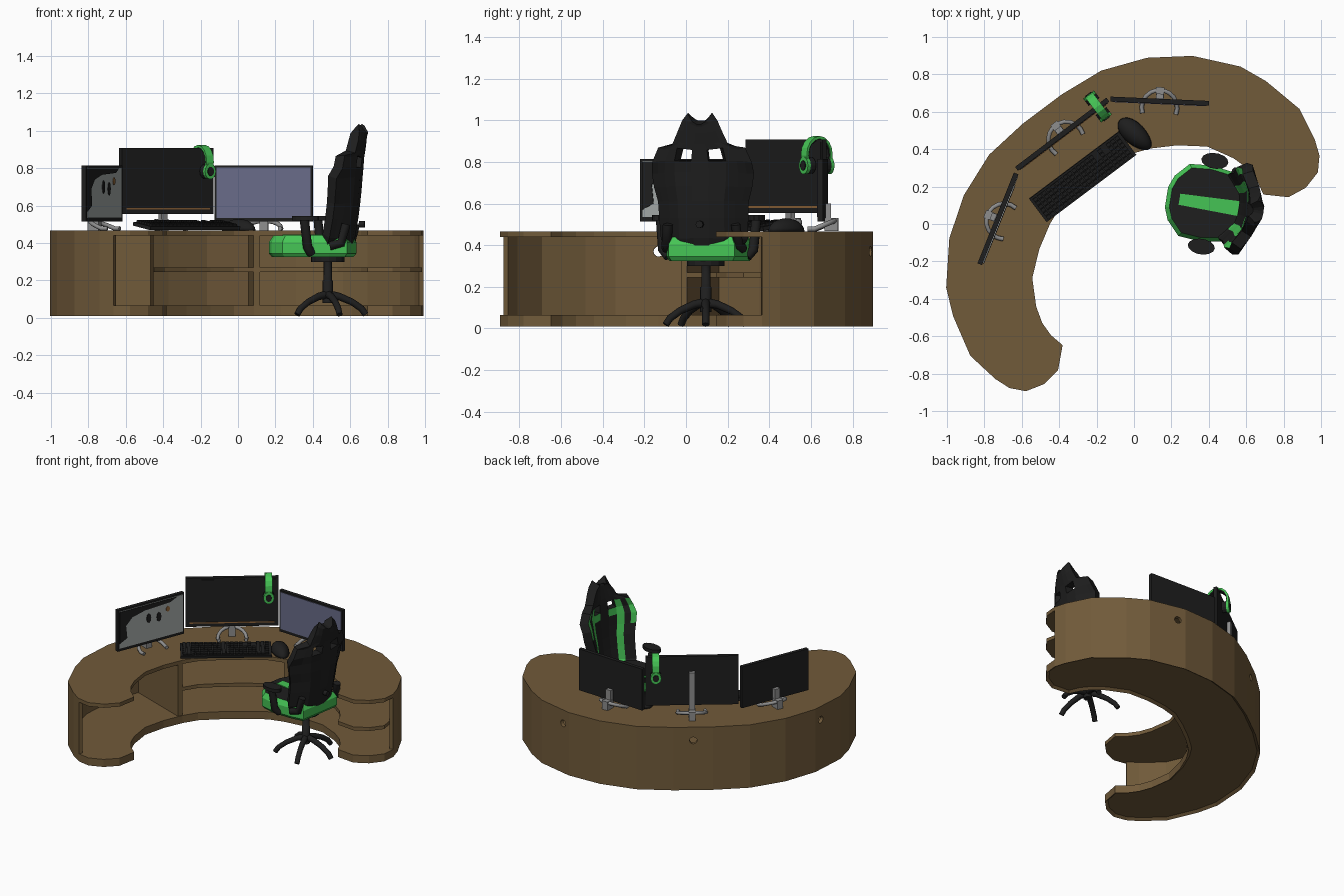
import bpy, bmesh, math
from mathutils import Matrix, Vector

if "Cube" in bpy.data.objects:
    bpy.data.objects.remove(bpy.data.objects["Cube"])

def material(name, r, g, b):
    m = bpy.data.materials.new(name)
    m.diffuse_color = (r, g, b, 1)
    m.use_nodes = True
    m.node_tree.nodes["Principled BSDF"].inputs["Base Color"].default_value = m.diffuse_color
    return m

WOOD = material("wood", .165, .103, .042)
BLACK = material("black", .013, .013, .013)
GREEN = material("green", .06, .55, .09)
GREY = material("metal grey", .27, .27, .27)
PALE = material("pale screen", .36, .39, .38)
BLUE = material("blue screen", .14, .15, .25)
ORANGE = material("orange", .28, .13, .04)
I = Matrix()

def make(name, bm, mats, M=I, smooth=False):
    bmesh.ops.recalc_face_normals(bm, faces=bm.faces)
    me = bpy.data.meshes.new(name)
    bm.to_mesh(me)
    bm.free()
    for m in mats:
        me.materials.append(m)
    ob = bpy.data.objects.new(name, me)
    bpy.context.collection.objects.link(ob)
    ob.matrix_world = M
    if smooth:
        me.polygons.foreach_set("use_smooth", [True] * len(me.polygons))
    return ob

def add_box(bm, lo, hi):
    lo, hi = Vector(lo), Vector(hi)
    bmesh.ops.create_cube(bm, size=1, matrix=Matrix.Translation((lo + hi) / 2) @ Matrix.Diagonal((*(hi - lo), 1)))

def box(name, lo, hi, mat, M=I):
    bm = bmesh.new()
    add_box(bm, lo, hi)
    return make(name, bm, [mat], M)

def rings(name, loops, mats, M=I, smooth=False):
    """Loft closed loops, cap both ends; the last cap uses the last material."""
    bm = bmesh.new()
    vs = [[bm.verts.new(p) for p in l] for l in loops]
    n = len(vs[0])
    for a, b in zip(vs, vs[1:]):
        for i in range(n):
            bm.faces.new((a[i], a[(i + 1) % n], b[(i + 1) % n], b[i]))
    bm.faces.new(vs[0][::-1])
    bm.faces.new(vs[-1]).material_index = len(mats) - 1
    return make(name, bm, mats, M, smooth)

def prism(name, pts, z0, z1, mat, M=I):
    return rings(name, [[(x, y, z) for x, y in pts] for z in (z0, z1)], [mat], M)

def ellipse(cx, cy, rx, ry, n=14):
    return [(cx + rx * math.cos(i * math.tau / n), cy + ry * math.sin(i * math.tau / n)) for i in range(n)]

def tube(name, pts, r, mat, M=I, radii=None):
    cu = bpy.data.curves.new(name, "CURVE")
    cu.dimensions = "3D"
    cu.bevel_depth, cu.bevel_resolution, cu.use_fill_caps = r, 2, True
    sp = cu.splines.new("POLY")
    sp.points.add(len(pts) - 1)
    for i, (q, p) in enumerate(zip(sp.points, pts)):
        q.co = (*p, 1)
        q.radius = radii[i] if radii else 1
    tmp = bpy.data.objects.new("tmp", cu)
    me = bpy.data.meshes.new_from_object(tmp)
    bpy.data.objects.remove(tmp)
    me.materials.clear()
    me.materials.append(mat)
    me.polygons.foreach_set("use_smooth", [True] * len(me.polygons))
    ob = bpy.data.objects.new(name, me)
    bpy.context.collection.objects.link(ob)
    ob.matrix_world = M

# Desk: half outline in the desk's own mirrored frame
DESK = Matrix.Translation((.155, -.245, 0)) @ Matrix.Rotation(math.atan2(.6, .8), 4, 'Z')
outer = [(.13, 1.075), (.375, 1.05), (.612, .958), (.813, .82), (.984, .62), (1.046, .476),
         (1.1, .25), (1.067, .07), (1.036, -.013)]
tip = [(.975, -.08), (.875, -.107), (.77, -.092), (.671, 0)]
inner = [(.689, .08), (.687, .16), (.66, .25), (.585, .385), (.46, .487), (.334, .56), (.23, .6), (.08, .612)]

def mirror(pts):
    return [(-u, v) for u, v in reversed(pts)]

half = outer + tip + inner
outline = half + mirror(half)
prism("desk_top", outline, .44, .467, WOOD, DESK)
base = prism("desk_base", outline, .01, .065, WOOD, DESK)
bm = bmesh.new()                                    # recessed underside
bm.from_mesh(base.data)
under = [f for f in bm.faces if f.normal.z < -.9]
bmesh.ops.inset_region(bm, faces=under, thickness=.02, depth=-.015)
bm.to_mesh(base.data)
bm.free()

# Outer wall with three cable holes
arc = mirror(outer) + outer
def inset(pts, d):
    out = []
    for i, p in enumerate(pts):
        t = (Vector(pts[min(i + 1, len(pts) - 1)]) - Vector(pts[max(i - 1, 0)])).normalized()
        out.append((p[0] + t.y * d, p[1] - t.x * d))
    return out
arc_in = inset(arc, .025)
wall = prism("desk_wall", arc + arc_in[::-1], .065, .44, WOOD, DESK)
bm = bmesh.new()
for u, v in ((-.85, .78), (0, 1.07), (.85, .78)):
    turn = Matrix.Rotation(math.atan2(v - .1, u), 4, 'Z') @ Matrix.Rotation(math.pi / 2, 4, 'Y')
    bmesh.ops.create_cone(bm, segments=12, radius1=.025, radius2=.025, depth=.25, cap_ends=True,
                          matrix=Matrix.Translation((u, v, .37)) @ turn)
cutter = make("hole_cutter", bm, [WOOD], DESK)
cutter.hide_render = True
mod = wall.modifiers.new("holes", "BOOLEAN")
mod.operation, mod.object, mod.solver = 'DIFFERENCE', cutter, 'EXACT'
bpy.context.view_layer.update()
cut = bpy.data.meshes.new_from_object(wall.evaluated_get(bpy.context.evaluated_depsgraph_get()))
wall.modifiers.clear()
wall.data = cut
bpy.data.objects.remove(cutter)

# Shelf in the middle and right bays, and the two dividers
shelf_out = [p for p in arc_in if p[0] > -.45]
prism("shelf", shelf_out + tip + inner + [(-.08, .612), (-.23, .6), (-.334, .56)], .245, .27, WOOD, DESK)
for s in (-1, 1):
    prism("divider", [(s * u, v) for u, v in ((.335, .565), (.365, .55), (.615, .93), (.585, .945))], .065, .44, WOOD, DESK)

# Monitors on arched stands
def monitor(side, a, b, z0, z1, screen, post):
    a, b = Vector(a), Vector(b)
    d, c = b - a, (a + b) / 2
    w = d.length / 2
    M = Matrix.Translation((c.x, c.y, 0)) @ Matrix.Rotation(math.atan2(d.y, d.x), 4, 'Z')
    box(side + "_monitor", (-w, -.013, z0), (w, .013, z1), BLACK, M)
    box(side + "_screen", (-w + .012, -.016, z0 + .02), (w - .012, -.012, z1 - .012), screen, M)
    box(side + "_post", (-.02, .014, .5), (.02, .04, post), GREY, M)
    arch = [(.095 * math.cos(t), -.035 + .095 * math.sin(t), .478 + .04 * max(0, math.sin(t)))
            for t in [math.radians(-20 + 20 * i) for i in range(12)]]
    tube(side + "_stand", arch, .012, GREY, M)
    box(side + "_stand_hub", (-.022, .01, .468), (.022, .075, .53), GREY, M)
    return M

ML = monitor("left", (-.825, -.215), (-.63, .27), .515, .815, PALE, .6)
MC = monitor("center", (-.628, .295), (-.14, .665), .555, .908, BLACK, .8)
monitor("right", (-.125, .668), (.4, .645), .515, .815, BLUE, .6)
box("center_screen_line", (-.28, -.019, .58), (.28, -.015, .588), ORANGE, MC)

# Dark and orange picture areas on the left screen
UP = ML @ Matrix.Translation((0, -.015, 0)) @ Matrix.Rotation(math.pi / 2, 4, 'X')
prism("screen_dark_patch", [(-.25, .8), (.2, .8), (.15, .775), (-.05, .765), (-.15, .74), (-.2, .69), (-.19, .6), (-.25, .57)],
      0, .005, BLACK, UP)
for x, z in ((-.02, .7), (.06, .69)):
    prism("screen_figure", ellipse(x, z, .018, .035, 8), 0, .005, BLACK, UP)
prism("screen_orange_spot", ellipse(.13, .73, .015, .02, 8), 0, .005, ORANGE, UP)

# Keyboard and mouse
K = DESK @ Matrix.Translation((-.045, .655, .497)) @ Matrix.Rotation(math.radians(9), 4, 'X')
bm = bmesh.new()
add_box(bm, (-.3, -.078, -.016), (.3, .078, .004))
for r in range(6):
    for c in range(20):
        if c in (14, 16) and r > 3:
            continue
        x, y = -.286 + c * .0287, -.07 + r * .0236
        add_box(bm, (x, y, .003), (x + .023, y + .019, .016))
make("keyboard", bm, [BLACK], K)
bm = bmesh.new()
bmesh.ops.create_uvsphere(bm, u_segments=20, v_segments=12, radius=1)
for v in bm.verts:
    v.co = (v.co.x * .112, v.co.y * .058 * (1 - .12 * v.co.x), max(0, v.co.z) * .062)
bmesh.ops.remove_doubles(bm, verts=bm.verts, dist=.0005)
make("mouse", bm, [BLACK], Matrix.Translation((.005, .48, .467)) @ Matrix.Rotation(math.radians(-43), 4, 'Z'), True)

# Headphones hung over the centre monitor
H = Matrix.Translation((-.195, .628, .835)) @ Matrix.Rotation(math.atan2(.6, .8), 4, 'Z')
def band(r0, r1, w):
    arc = [math.radians(-25 + 23 * i) for i in range(11)]
    return [[(x, r * math.cos(t), r * math.sin(t) * 1.15) for x, r in ((-w, r0), (w, r0), (w, r1), (-w, r1))] for t in arc]
rings("headband", band(.066, .078, .024), [GREEN], H)
rings("headband_padding", band(.06, .067, .018), [BLACK], H)
for s in (-1, 1):
    Q = H @ Matrix.Translation((0, s * .066, -.052)) @ Matrix.Rotation(-s * math.pi / 2, 4, 'X')
    prism("ear_pad", ellipse(0, 0, .036, .04), -.035, -.004, BLACK, Q)
    prism("ear_cup", ellipse(0, 0, .036, .042), -.004, .014, GREEN, Q)
    prism("ear_cup_cap", ellipse(0, 0, .02, .024), .014, .019, BLACK, Q)

# Chair, facing its own -x
C = Matrix.Translation((.48, .095, 0)) @ Matrix.Rotation(math.radians(-9), 4, 'Z')
edge = [(-.31, .055), (-.285, .12), (-.215, .195), (-.1, .205), (.04, .185), (.13, .16)]
edge += [(x, -y) for x, y in reversed(edge)]
def seat_ring(k, z):
    return [(-.08 + (x + .08) * k, y * k, z) for x, y in edge]
rings("seat", [seat_ring(.93, .325), seat_ring(1, .345), seat_ring(1, .405), seat_ring(.9, .44)], [GREEN, BLACK], C)
prism("seat_stripe", [(-.24, -.03), (.08, -.04), (.08, .04), (-.24, .03)], .438, .445, GREEN, C)
prism("seat_plate", ellipse(0, 0, .09, .09), .3, .327, BLACK, C)
tube("gas_lift", [(0, 0, .08), (0, 0, .2), (0, 0, .201), (0, 0, .31)], .022, BLACK, C, [1.25, 1.25, 1, 1])
for i in range(5):
    R = C @ Matrix.Rotation(math.radians(9 + 72 * i), 4, 'Z')
    tube("base_leg", [(0, 0, .125), (.06, 0, .115), (.13, 0, .085), (.18, 0, .05), (.203, 0, .018)], .018, BLACK, R,
         [1.3, 1.1, 1, 1, .95])

# Backrest: winged sheet with two belt openings, thickened backwards
rows = [(.38, .06, .12), (.45, .085, .175), (.54, .1, .18), (.62, .11, .185), (.69, .117, .205), (.76, .122, .218),
        (.81, .126, .215), (.865, .132, .185), (.895, .136, .115), (.95, .146, .085), (.985, .152, .06), (1, .158, .03)]
cols = [-1, -.85, -.68, -.48, -.18, .18, .48, .68, .85, 1]
bm = bmesh.new()
grid = []
for z, x, w in rows:
    wing = .085 if z < .8 else .06 if z < .87 else .02
    grid.append([bm.verts.new((x - wing * max(0, abs(s) - .4) / .6, s * w, z)) for s in cols])
for j in range(len(rows) - 1):
    for i in range(len(cols) - 1):
        if j == 6 and i in (3, 5):
            continue
        f = bm.faces.new((grid[j][i], grid[j + 1][i], grid[j + 1][i + 1], grid[j][i + 1]))
        f.material_index = int((i in (2, 6) and j < 7) or (i in (0, 8) and 3 < j < 7) or (j == 5 and i in (3, 5)))
bmesh.ops.recalc_face_normals(bm, faces=bm.faces)
if sum(f.normal.x for f in bm.faces) > 0:
    bmesh.ops.reverse_faces(bm, faces=bm.faces)
me = bpy.data.meshes.new("backrest")
bm.to_mesh(me)
bm.free()
for m in (BLACK, GREEN, BLACK, BLACK):
    me.materials.append(m)
back = bpy.data.objects.new("backrest", me)
bpy.context.collection.objects.link(back)
back.matrix_world = C
sol = back.modifiers.new("padding", "SOLIDIFY")
sol.thickness, sol.offset, sol.material_offset, sol.material_offset_rim = .06, -1, 2, 2

# Armrests and the hinges joining seat and back
for s in (-1, 1):
    prism("armrest_pad", ellipse(-.085, s * .232, .073, .042), .52, .545, BLACK, C)
    tube("armrest_support", [(-.06, s * .19, .345), (-.075, s * .22, .38), (-.09, s * .232, .525)], .025, BLACK, C)
    tube("back_hinge", [(.04, s * .185, .385), (.1, s * .175, .4), (.125, s * .165, .5)], .024, BLACK, C)
tube("recline_knob", [(.17, 0, .5), (.2, 0, .5)], .018, BLACK, C)
